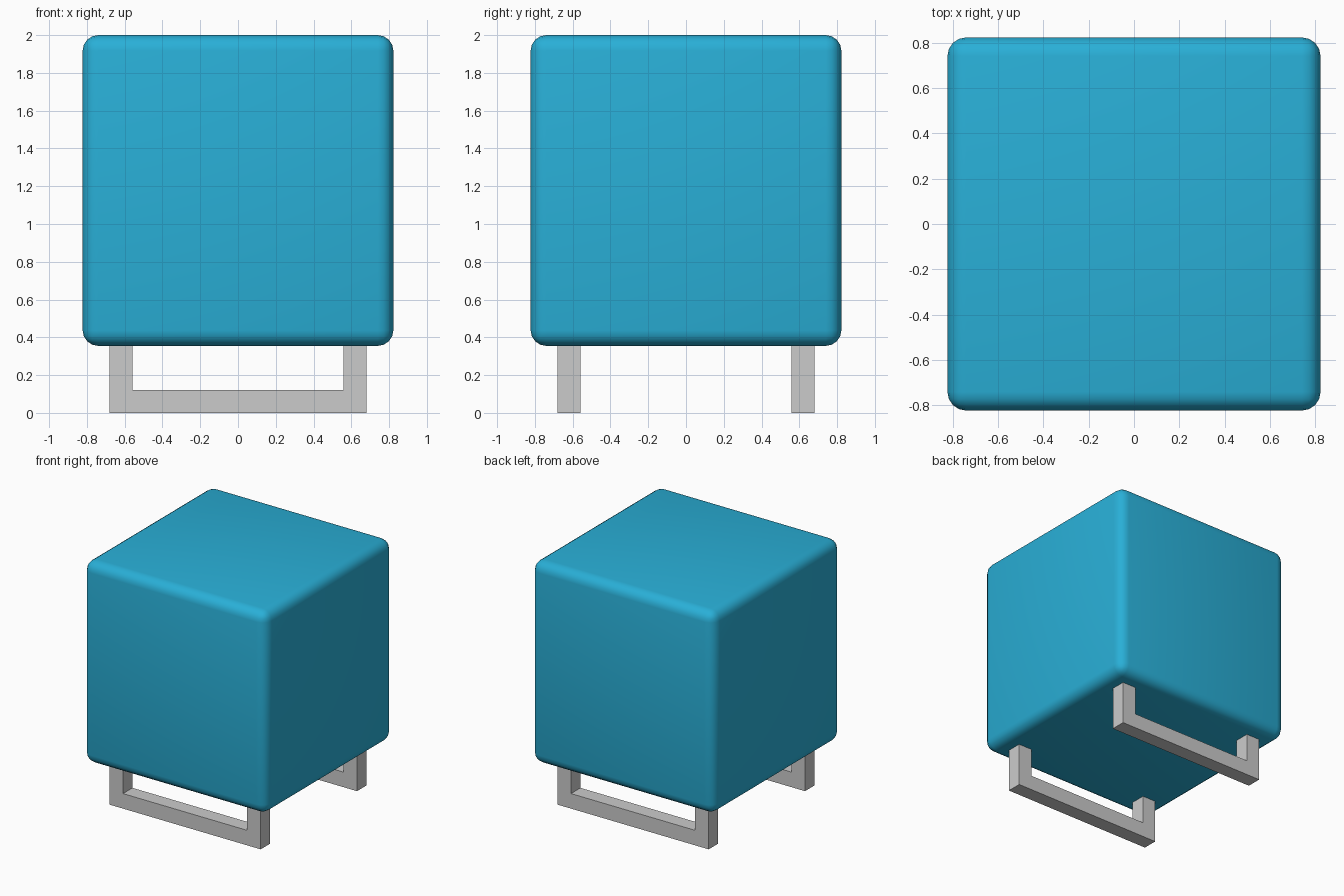
import bpy, bmesh

if "Cube" in bpy.data.objects:
    bpy.data.objects.remove(bpy.data.objects["Cube"])

BODY, BASE, TOP = 1.645, 0.355, 2.0
OUT, BAR = 0.68, 0.122


def add_object(name, bm):
    bmesh.ops.recalc_face_normals(bm, faces=bm.faces)
    mesh = bpy.data.meshes.new(name)
    bm.to_mesh(mesh)
    bm.free()
    obj = bpy.data.objects.new(name, mesh)
    bpy.context.collection.objects.link(obj)
    return obj


# Upholstered cube with softly rounded edges
bm = bmesh.new()
bmesh.ops.create_cube(bm, size=BODY)
bmesh.ops.translate(bm, verts=bm.verts, vec=(0, 0, (BASE + TOP) / 2))
cushion = add_object("cushion_cube", bm)
bevel = cushion.modifiers.new("rounded_edges", 'BEVEL')
bevel.width = 0.082
bevel.segments = 4
for poly in cushion.data.polygons:
    poly.use_smooth = True

blue = bpy.data.materials.new("blue_fabric")
blue.diffuse_color = (0.022, 0.43, 0.68, 1)
blue.use_nodes = True
blue.node_tree.nodes["Principled BSDF"].inputs["Base Color"].default_value = blue.diffuse_color
cushion.data.materials.append(blue)

# U-shaped sled leg at the front, mirrored to the back
IN = OUT - BAR
profile = [(-OUT, 0), (OUT, 0), (OUT, BASE), (IN, BASE),
           (IN, BAR), (-IN, BAR), (-IN, BASE), (-OUT, BASE)]
bm = bmesh.new()
face = bm.faces.new([bm.verts.new((x, -OUT, z)) for x, z in profile])
ext = bmesh.ops.extrude_face_region(bm, geom=[face], use_keep_orig=True)
moved = [g for g in ext["geom"] if isinstance(g, bmesh.types.BMVert)]
bmesh.ops.translate(bm, verts=moved, vec=(0, BAR, 0))
legs = add_object("sled_legs", bm)
mirror = legs.modifiers.new("front_and_back", 'MIRROR')
mirror.use_axis = (False, True, False)
